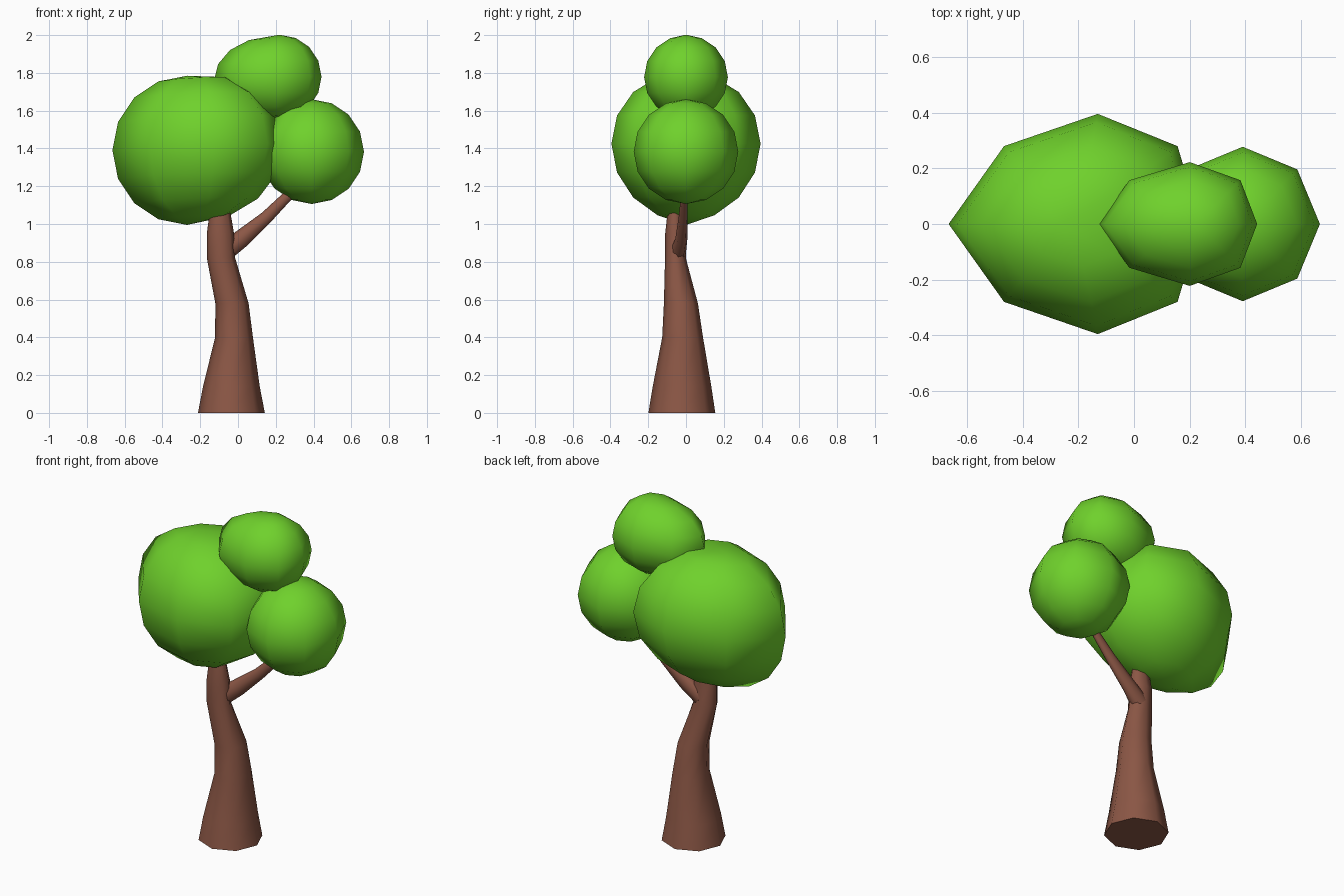
import bpy, bmesh
from math import sin, cos, pi, atan2, hypot
from mathutils import Vector

if "Cube" in bpy.data.objects:
    bpy.data.objects.remove(bpy.data.objects["Cube"])


def material(name, rgb):
    m = bpy.data.materials.new(name)
    m.diffuse_color = (*rgb, 1)
    m.use_nodes = True
    m.node_tree.nodes["Principled BSDF"].inputs["Base Color"].default_value = m.diffuse_color
    return m


GREEN = material("leaf_green", (0.16, 0.64, 0.025))
BROWN = material("bark_brown", (0.26, 0.095, 0.06))


def finish(name, bm, mat):
    bmesh.ops.recalc_face_normals(bm, faces=bm.faces)
    for f in bm.faces:
        f.smooth = len(f.verts) <= 4
    me = bpy.data.meshes.new(name)
    bm.to_mesh(me)
    bm.free()
    me.materials.append(mat)
    ob = bpy.data.objects.new(name, me)
    bpy.context.collection.objects.link(ob)
    return ob


def foliage(name, centre, r, shifts=(0, 0, 0, 0, 0), lift=0.0):
    """Eight-sided sphere, pulled along x by an amount per 45 degree meridian."""
    bm = bmesh.new()
    bmesh.ops.create_uvsphere(bm, u_segments=8, v_segments=8, radius=r)
    for v in bm.verts:
        ring = hypot(v.co.x, v.co.y) / r
        if ring > 0.01:
            s = shifts[round(abs(atan2(v.co.y, v.co.x)) / (pi / 4))]
            pull = s * ring ** 0.5
            v.co.x += pull
            v.co.z += lift * abs(pull)
        v.co += Vector(centre)
    return finish(name, bm, GREEN)


def limb(name, rings, tilt=0.0):
    """Eight-sided tube through rings of (x, y, z, rx, ry)."""
    bm = bmesh.new()
    loops = []
    for x, y, z, rx, ry in rings:
        loops.append([bm.verts.new((x + rx * cos(a) * cos(tilt), y + ry * sin(a),
                                    z - rx * cos(a) * sin(tilt)))
                      for a in (i * pi / 4 for i in range(8))])
    for lo, hi in zip(loops, loops[1:]):
        for i in range(8):
            j = (i + 1) % 8
            bm.faces.new((lo[i], lo[j], hi[j], hi[i]))
    bm.faces.new(loops[0])
    bm.faces.new(loops[-1])
    # keep the cut ends crisp
    for e in bm.edges:
        if any(len(f.verts) > 4 for f in e.link_faces):
            e.smooth = False
    return finish(name, bm, BROWN)


# Crown: shifts run from the +x meridian round to the -x meridian
foliage("large_foliage", (-0.27, 0, 1.39), 0.395,
        (0.115, 0.147, 0.14, 0.083, 0), 0.25)
foliage("side_foliage", (0.39, 0, 1.383), 0.277)
foliage("top_foliage", (0.22, 0, 1.78), 0.222,
        (0, 0.005, -0.02, -0.08, -0.125), -0.15)

# Trunk with a bend, ending inside the crown
limb("trunk", [(-0.035, -0.022, 0, 0.177, 0.177),
               (-0.035, -0.021, 0.14, 0.150, 0.155),
               (-0.021, -0.018, 0.40, 0.100, 0.108),
               (-0.032, -0.027, 0.58, 0.088, 0.090),
               (-0.090, -0.056, 0.82, 0.075, 0.055),
               (-0.093, -0.056, 0.95, 0.072, 0.054),
               (-0.095, -0.060, 1.06, 0.055, 0.038),
               (-0.105, -0.050, 1.20, 0.040, 0.030)])

# Side branch reaching the smaller foliage
limb("branch", [(-0.080, -0.045, 0.85, 0.055, 0.045),
                (0.015, -0.025, 0.920, 0.048, 0.032),
                (0.150, -0.015, 1.035, 0.034, 0.024),
                (0.250, -0.010, 1.135, 0.028, 0.018),
                (0.340, 0.000, 1.220, 0.022, 0.015)], tilt=pi / 4)
